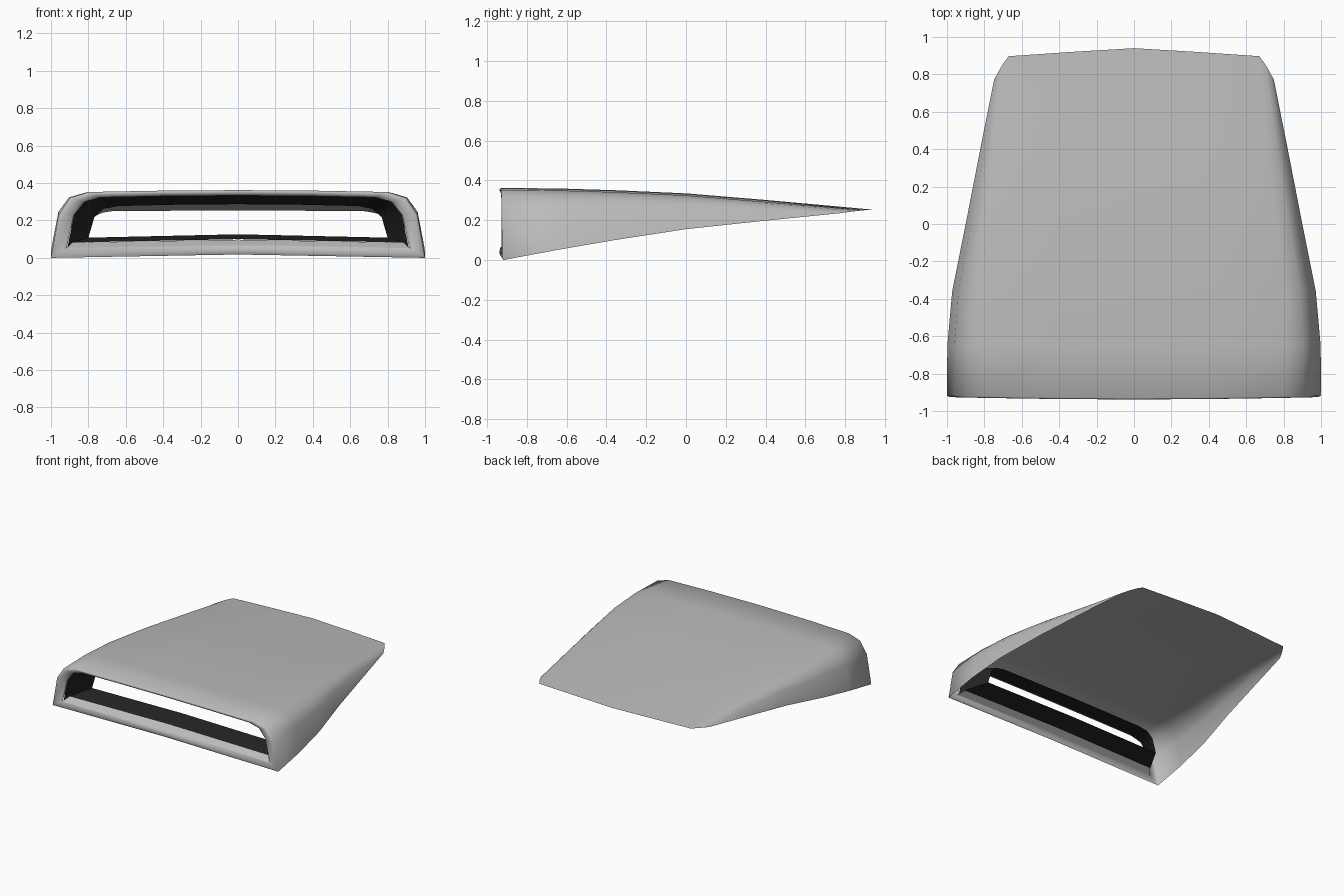
import bpy, bmesh, math

cube = bpy.data.objects.get("Cube")
if cube:
    bpy.data.objects.remove(cube, do_unlink=True)


def material(name, rgb, rough):
    m = bpy.data.materials.new(name)
    m.use_nodes = True
    m.diffuse_color = (*rgb, 1)
    bsdf = m.node_tree.nodes["Principled BSDF"]
    bsdf.inputs["Base Color"].default_value = (*rgb, 1)
    bsdf.inputs["Roughness"].default_value = rough
    return m


grey = material("body grey", (0.5, 0.5, 0.5), 0.5)
black = material("duct black", (0.018, 0.018, 0.018), 0.7)

# Half cross-section, centre of the roof to the rim
FRONT_X = (0, 0.42, 0.8, 0.9, 0.96, 1)
REAR_X = (0, 0.45, 0.89, 0.94, 0.975, 1)
HEIGHT = (1, 1, 1, 0.91, 0.65, 0)
CROWN = (0.01, 0.007, 0, 0, 0, 0)


def section(width, low, high, y, blend=0.0, bow=0.0):
    """Full arch from the -x rim over the roof to the +x rim."""
    half = []
    for f, r, h, c in zip(FRONT_X, REAR_X, HEIGHT, CROWN):
        u = f + (r - f) * blend
        half.append((width * u, y - bow * (1 - u * u), low + (high - low) * h + c))
    return [(-x, yy, z) for x, yy, z in half[:0:-1]] + half


def ring(width, low, high, y):
    """Arch closed by a slightly raised bottom edge."""
    return section(width, low, high, y, bow=0.012) + [(0, y - 0.012, low + 0.018)]


def bridge(bm, a, b, closed):
    n = len(a)
    faces = []
    for i in range(n if closed else n - 1):
        j = (i + 1) % n
        faces.append(bm.faces.new((a[i], a[j], b[j], b[i])))
    return faces


def finish(bm, name, mat, angle):
    bmesh.ops.recalc_face_normals(bm, faces=bm.faces)
    mesh = bpy.data.meshes.new(name)
    bm.to_mesh(mesh)
    bm.free()
    mesh.materials.append(mat)
    obj = bpy.data.objects.new(name, mesh)
    bpy.context.collection.objects.link(obj)
    bpy.ops.object.select_all(action="DESELECT")
    obj.select_set(True)
    bpy.context.view_layer.objects.active = obj
    bpy.ops.object.shade_smooth_by_angle(angle=math.radians(angle))
    return obj


def add(bm, points):
    return [bm.verts.new(p) for p in points]


# Scoop shell: arch sections running back to a thin tail, open underneath
bm = bmesh.new()
mouth = add(bm, ring(1.0, 0.0, 0.352, -0.918))
previous = mouth[:-1]
stations = [  # y, half width, rim height, shoulder height
    (-0.65, 0.998, 0.05, 0.35),
    (-0.36, 0.972, 0.1, 0.341),
    (0.0, 0.9, 0.155, 0.325),
    (0.4, 0.822, 0.198, 0.292),
]
for y, width, low, high in stations:
    row = add(bm, section(width, low, high, y, blend=(y + 0.92) / 1.75))
    bridge(bm, previous, row, False)
    previous = row

# Tail edge with clipped corners
tail = [(0, 0.94, 0.253), (0.335, 0.92, 0.252), (0.67, 0.897, 0.25),
        (0.7, 0.857, 0.246), (0.725, 0.815, 0.241), (0.748, 0.77, 0.235)]
row = add(bm, [(-x, y, z) for x, y, z in tail[:0:-1]] + tail)
bridge(bm, previous, row, False)

# Rolled lip around the mouth
previous = mouth
for width, low, high, y in [(0.988, 0.01, 0.347, -0.925),
                            (0.965, 0.027, 0.339, -0.926),
                            (0.935, 0.046, 0.329, -0.92),
                            (0.915, 0.054, 0.323, -0.908)]:
    row = add(bm, ring(width, low, high, y))
    bridge(bm, previous, row, True)
    previous = row

# Sloping sill behind the lower lip
sill = add(bm, [(-0.885, -0.87, 0.082), (0.885, -0.87, 0.082), (0, -0.875, 0.097)])
right, left, middle = previous[0], previous[-2], previous[-1]
bm.faces.new((right, middle, sill[2], sill[0]))
bm.faces.new((middle, left, sill[1], sill[2]))
finish(bm, "scoop_shell", grey, 60)

# Dark tapered duct inside the mouth
bm = bmesh.new()
start = add(bm, ring(0.912, 0.056, 0.325, -0.905))
middle = add(bm, ring(0.885, 0.082, 0.322, -0.87))
end = add(bm, ring(0.8, 0.108, 0.277, -0.705))
bottom = bridge(bm, start, middle, True)[-2:]
bridge(bm, middle, end, True)
bmesh.ops.delete(bm, geom=bottom, context="FACES_ONLY")
finish(bm, "intake_duct", black, 35)
